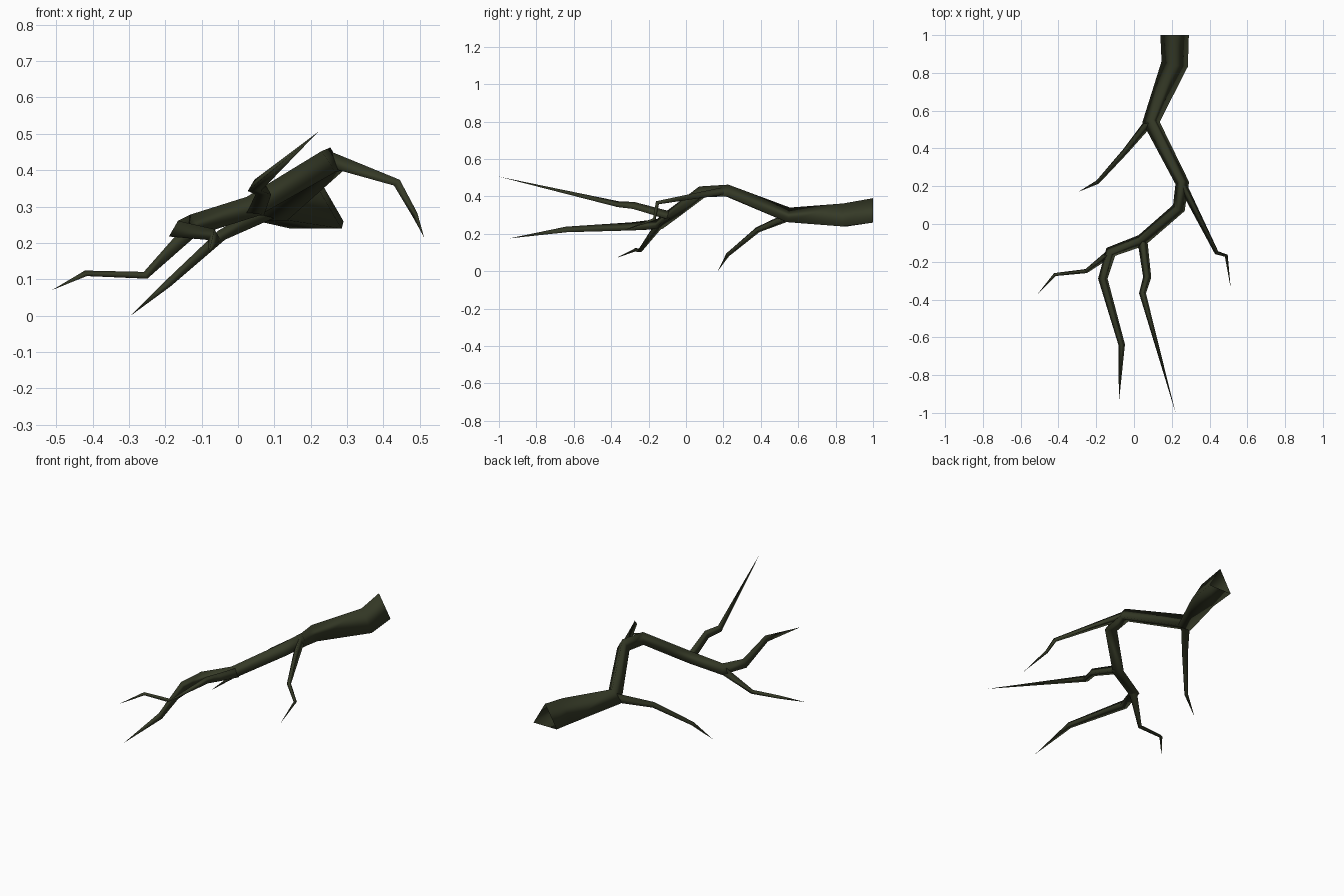
import bpy, bmesh
from mathutils import Vector

if "Cube" in bpy.data.objects:
    bpy.data.objects.remove(bpy.data.objects["Cube"])

bark = bpy.data.materials.new("dark green bark")
bark.diffuse_color = (0.036, 0.042, 0.020, 1)
bark.use_nodes = True
bark.node_tree.nodes["Principled BSDF"].inputs["Base Color"].default_value = bark.diffuse_color


def limb(name, points, start_dir=None):
    """Three-sided tapering tube, ridge upward, through (x, y, z, radius); radius 0 ends in a point."""
    bm = bmesh.new()
    pos = [Vector(p[:3]) for p in points]
    rings = []
    for i, (c, p) in enumerate(zip(pos, points)):
        before = (c - pos[i - 1]).normalized() if i else Vector()
        after = (pos[i + 1] - c).normalized() if i < len(pos) - 1 else Vector()
        t = (before + after).normalized()
        if i == 0 and start_dir:
            t = Vector(start_dir)
        side = t.cross(Vector((0, 0, 1))).normalized()
        up = side.cross(t)
        r = p[3]
        if r == 0:
            rings.append([bm.verts.new(c)])
        else:
            rings.append([bm.verts.new(c + side * (r * a) + up * (r * b))
                          for a, b in ((0, 1), (-0.866, -0.5), (0.866, -0.5))])
    for a, b in zip(rings, rings[1:]):
        for k in range(3):
            n = (k + 1) % 3
            if len(b) == 1:
                bm.faces.new((a[k], a[n], b[0]))
            else:
                bm.faces.new((a[k], a[n], b[n], b[k]))
    bmesh.ops.recalc_face_normals(bm, faces=bm.faces)
    for f in bm.faces:
        f.smooth = True
    me = bpy.data.meshes.new(name)
    bm.to_mesh(me)
    bm.free()
    me.materials.append(bark)
    ob = bpy.data.objects.new(name, me)
    bpy.context.collection.objects.link(ob)


# main bough, open at its cut end, running to the front left twig tip
limb("main_bough", [
    (0.215, 1.00, 0.303, 0.087), (0.215, 0.845, 0.280, 0.082),
    (0.09, 0.545, 0.288, 0.053), (0.255, 0.22, 0.421, 0.042),
    (0.235, 0.08, 0.414, 0.040), (0.035, -0.09, 0.292, 0.037),
    (-0.125, -0.15, 0.243, 0.036), (-0.165, -0.29, 0.232, 0.029),
    (-0.065, -0.64, 0.218, 0.020), (-0.08, -0.945, 0.175, 0)],
    start_dir=(0, -1, 0))

# side twigs
limb("rear_left_twig", [
    (0.085, 0.545, 0.285, 0.028), (-0.05, 0.38, 0.217, 0.018),
    (-0.195, 0.22, 0.085, 0.012), (-0.295, 0.17, 0.0, 0)])
limb("right_twig", [
    (0.255, 0.21, 0.425, 0.026), (0.44, -0.155, 0.363, 0.013),
    (0.49, -0.17, 0.275, 0.010), (0.512, -0.34, 0.215, 0)])
limb("left_twig", [
    (-0.12, -0.15, 0.243, 0.026), (-0.255, -0.25, 0.108, 0.013),
    (-0.42, -0.268, 0.114, 0.010), (-0.512, -0.373, 0.07, 0)])
limb("front_twig", [
    (0.045, -0.09, 0.290, 0.030), (0.07, -0.28, 0.345, 0.025),
    (0.045, -0.365, 0.353, 0.021), (0.22, -1.0, 0.505, 0)])
